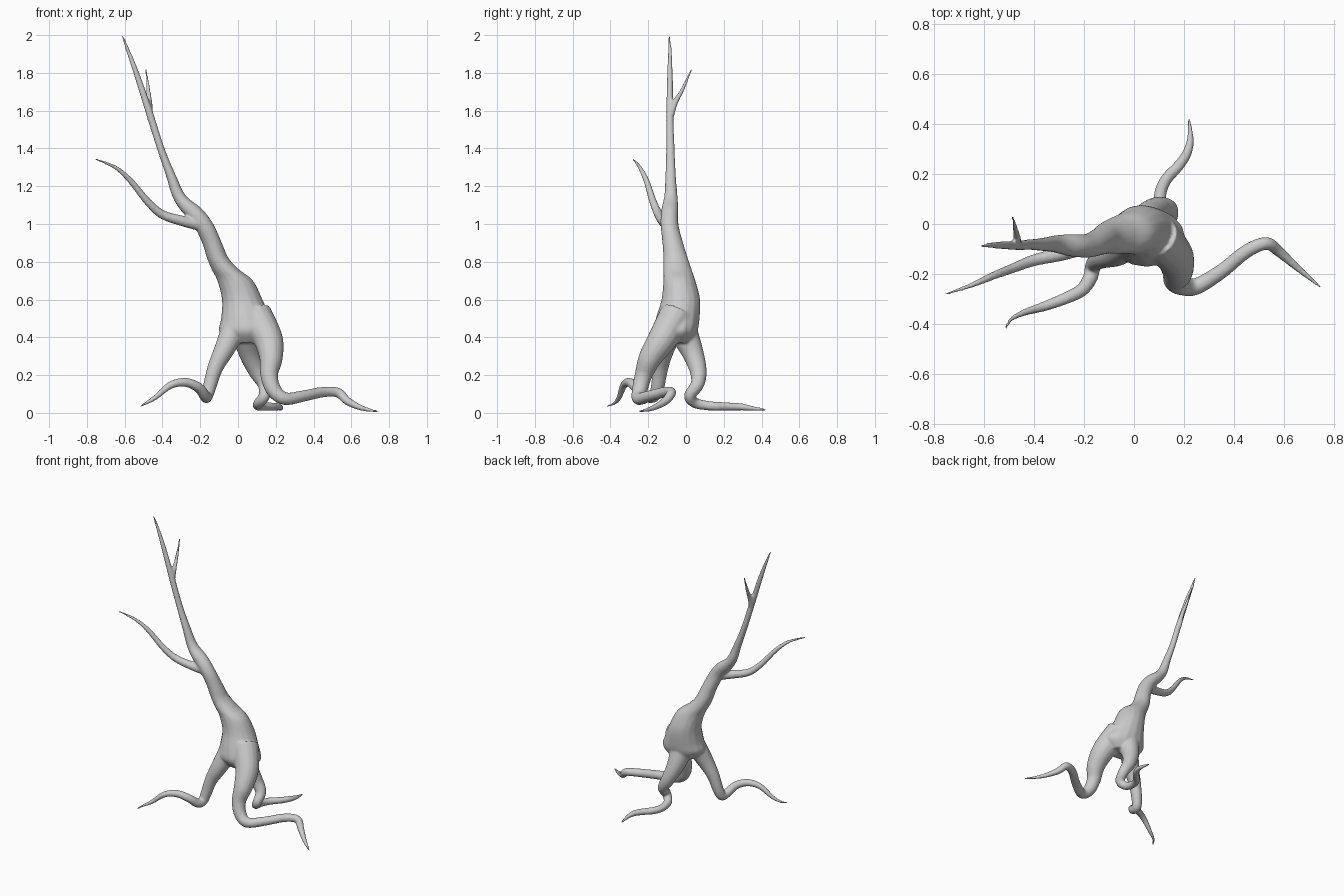
import bpy, bmesh, math
from mathutils import Vector

SIDES, STEPS = 16, 5
bm = bmesh.new()


def spline(pts):
    """Catmull-Rom resampling of tuples of any length."""
    out = []
    for i in range(len(pts) - 1):
        p0, p1, p2 = pts[max(i - 1, 0)], pts[i], pts[i + 1]
        p3 = pts[min(i + 2, len(pts) - 1)]
        for s in range(STEPS):
            t = s / STEPS
            out.append(tuple(
                0.5 * (2 * b + (c - a) * t + (2 * a - 5 * b + 4 * c - d) * t * t
                       + (3 * b - a - 3 * c + d) * t ** 3)
                for a, b, c, d in zip(p0, p1, p2, p3)))
    return out + [pts[-1]]


def loft(rings):
    loops = [[bm.verts.new(v) for v in ring] for ring in rings]
    for a, b in zip(loops, loops[1:]):
        for i in range(SIDES):
            j = (i + 1) % SIDES
            bm.faces.new((a[i], a[j], b[j], b[i]))
    bm.faces.new(loops[0][::-1])
    bm.faces.new(loops[-1])


def limb(pts):
    """Round tapering tube through (x, y, z, radius)."""
    path = spline(pts)
    pos = [Vector(p[:3]) for p in path]
    rings, u = [], None
    for i, p in enumerate(pos):
        t = (pos[min(i + 1, len(pos) - 1)] - pos[max(i - 1, 0)]).normalized()
        u = t.orthogonal() if u is None else u - t * u.dot(t)
        u.normalize()
        v = t.cross(u)
        r = max(path[i][3], 0.005)
        rings.append([p + (u * math.cos(a) + v * math.sin(a)) * r
                      for a in (2 * math.pi * k / SIDES for k in range(SIDES))])
    loft(rings)


# Leaning trunk: height, left, right, front, back extents
trunk = [(0.37, -0.04, 0.15, -0.13, 0.03), (0.43, -0.10, 0.205, -0.17, 0.06),
         (0.5, -0.09, 0.175, -0.16, 0.072), (0.6, -0.085, 0.13, -0.13, 0.075),
         (0.7, -0.11, 0.08, -0.12, 0.05), (0.76, -0.14, 0.005, -0.12, 0.03),
         (0.82, -0.165, -0.05, -0.12, 0.01), (0.9, -0.19, -0.085, -0.125, -0.015),
         (1.0, -0.24, -0.13, -0.135, -0.04), (1.08, -0.31, -0.19, -0.13, -0.04),
         (1.15, -0.35, -0.275, -0.115, -0.045), (1.25, -0.38, -0.325, -0.11, -0.053),
         (1.4, -0.43, -0.388, -0.105, -0.06), (1.6, -0.493, -0.452, -0.105, -0.067),
         (1.8, -0.555, -0.522, -0.1, -0.07), (1.92, -0.594, -0.572, -0.096, -0.075),
         (2.0, -0.618, -0.608, -0.095, -0.085)]
loft([[((l + r) / 2 + (r - l) / 2 * math.cos(a), (f + b) / 2 + (b - f) / 2 * math.sin(a), z)
       for a in (2 * math.pi * k / SIDES for k in range(SIDES))]
      for z, l, r, f, b in spline(trunk)])

# Left root
limb([(-0.01, -0.07, 0.47, 0.07), (-0.07, -0.115, 0.34, 0.055), (-0.12, -0.135, 0.24, 0.042),
      (-0.15, -0.15, 0.14, 0.036), (-0.165, -0.17, 0.087, 0.032), (-0.175, -0.215, 0.09, 0.03),
      (-0.21, -0.265, 0.135, 0.027), (-0.28, -0.30, 0.162, 0.024), (-0.36, -0.33, 0.145, 0.02),
      (-0.44, -0.355, 0.08, 0.014), (-0.49, -0.38, 0.05, 0.009), (-0.515, -0.418, 0.035, 0.005)])

# Right root
limb([(0.09, -0.05, 0.52, 0.09), (0.16, -0.125, 0.39, 0.078), (0.175, -0.19, 0.29, 0.062),
      (0.165, -0.225, 0.2, 0.047), (0.19, -0.245, 0.12, 0.041), (0.25, -0.25, 0.075, 0.034),
      (0.35, -0.19, 0.09, 0.03), (0.45, -0.11, 0.11, 0.028), (0.53, -0.078, 0.107, 0.026),
      (0.58, -0.11, 0.062, 0.022), (0.66, -0.18, 0.024, 0.014), (0.75, -0.255, 0.006, 0.005)])

# Back root
limb([(0.04, -0.02, 0.44, 0.08), (0.06, 0.035, 0.32, 0.058), (0.1, 0.065, 0.22, 0.045),
      (0.14, 0.06, 0.15, 0.036), (0.14, 0.02, 0.09, 0.031), (0.11, 0.05, 0.052, 0.028),
      (0.105, 0.12, 0.038, 0.025), (0.13, 0.18, 0.034, 0.024), (0.18, 0.235, 0.033, 0.022),
      (0.215, 0.29, 0.032, 0.019), (0.226, 0.35, 0.024, 0.013), (0.22, 0.425, 0.016, 0.005)])

# Side branch
limb([(-0.19, -0.09, 0.99, 0.03), (-0.29, -0.12, 1.015, 0.028), (-0.4, -0.145, 1.05, 0.024),
      (-0.48, -0.175, 1.12, 0.02), (-0.57, -0.21, 1.23, 0.016), (-0.65, -0.245, 1.3, 0.011),
      (-0.76, -0.283, 1.346, 0.005)])

# Upper twig
limb([(-0.465, -0.085, 1.55, 0.016), (-0.468, -0.058, 1.64, 0.015),
      (-0.475, -0.02, 1.71, 0.011), (-0.487, 0.03, 1.82, 0.005)])

bmesh.ops.recalc_face_normals(bm, faces=bm.faces)
mesh = bpy.data.meshes.new("bare_tree")
bm.to_mesh(mesh)
bm.free()
tree = bpy.data.objects.new("bare_tree", mesh)
bpy.context.collection.objects.link(tree)

# Fuse limbs into one smooth skin
fuse = tree.modifiers.new("fuse", 'REMESH')
fuse.mode = 'VOXEL'
fuse.voxel_size = 0.007
fuse.use_smooth_shade = True
soften = tree.modifiers.new("soften", 'SMOOTH')
soften.factor = 0.5
soften.iterations = 6
